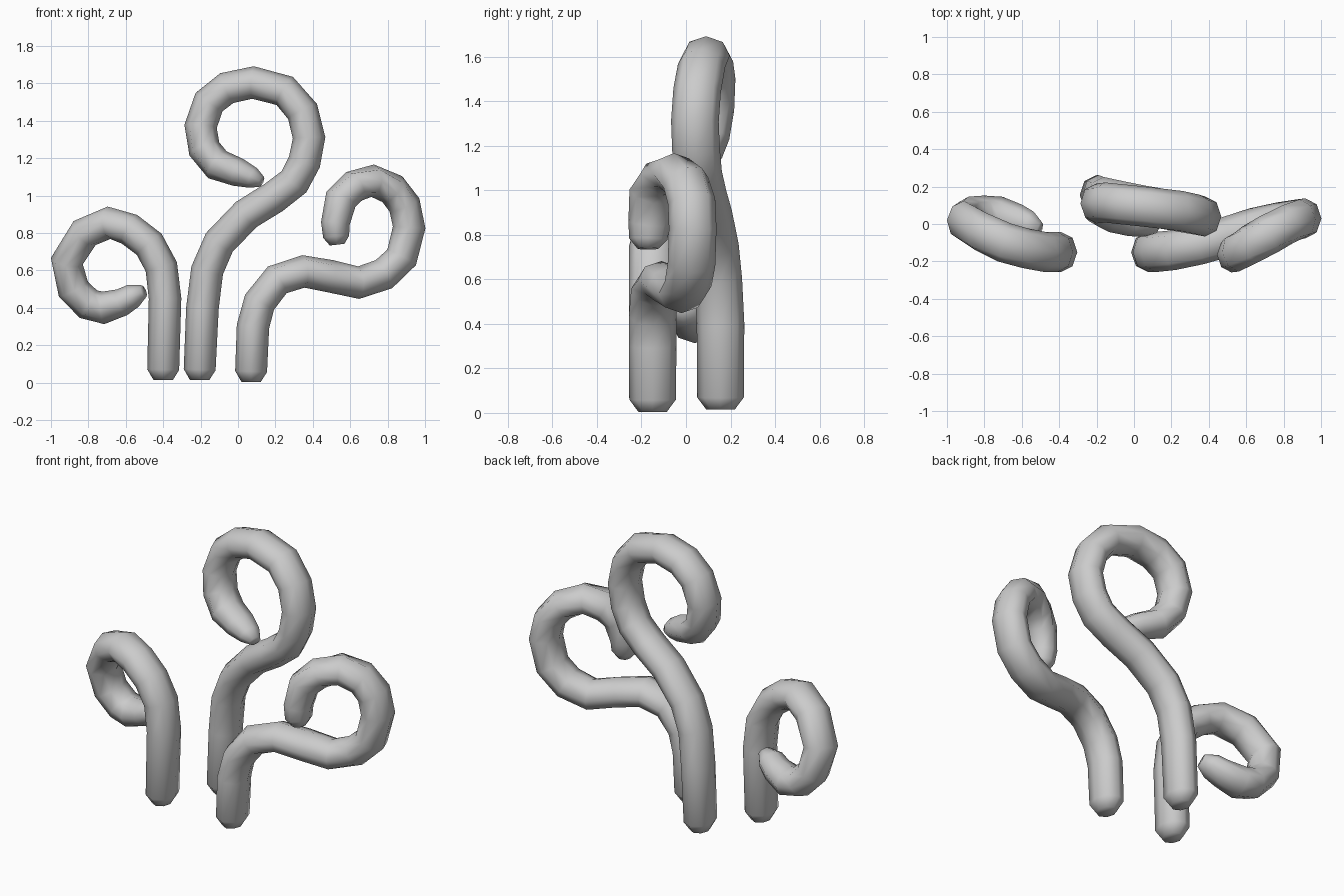
import bpy, bmesh, math
from mathutils import Vector

cube = bpy.data.objects.get("Cube")
if cube:
    bpy.data.objects.remove(cube, do_unlink=True)

grey = bpy.data.materials.new("plain grey")
grey.use_nodes = True
COLOUR = (0.6, 0.6, 0.6, 1)
grey.diffuse_color = COLOUR
grey.node_tree.nodes["Principled BSDF"].inputs["Base Color"].default_value = COLOUR

SIDES = 8
IN_PLANE, DEPTH = 0.087, 0.107   # oval section: across the curl, and front to back


def tentacle(name, path, tip_scales):
    """Sweep an oval along the path, with a rounded foot and a tapering tip."""
    pts = [Vector(p) for p in path]
    scales = [0.6, 0.98] + [1.0] * (len(pts) - 2)
    scales[-len(tip_scales):] = tip_scales
    bm = bmesh.new()
    rings = []
    for i, p in enumerate(pts):
        before, after = pts[max(i - 1, 0)], pts[min(i + 1, len(pts) - 1)]
        tangent = (after - before).normalized()
        depth = Vector((0, 1, 0))
        depth = (depth - tangent * depth.dot(tangent)).normalized()
        across = depth.cross(tangent)
        ring = []
        for k in range(SIDES):
            a = math.tau * k / SIDES
            offset = across * math.cos(a) * IN_PLANE + depth * math.sin(a) * DEPTH
            ring.append(bm.verts.new(p + offset * scales[i]))
        rings.append(ring)
    for low, high in zip(rings, rings[1:]):
        for k in range(SIDES):
            j = (k + 1) % SIDES
            bm.faces.new((low[k], low[j], high[j], high[k]))
    bm.faces.new(rings[0])
    bm.faces.new(rings[-1])
    bmesh.ops.recalc_face_normals(bm, faces=bm.faces)
    for face in bm.faces:
        face.smooth = True
    mesh = bpy.data.meshes.new(name)
    bm.to_mesh(mesh)
    bm.free()
    mesh.materials.append(grey)
    obj = bpy.data.objects.new(name, mesh)
    bpy.context.collection.objects.link(obj)


# Curl leaning to the model's right
tentacle("right_tentacle", [
    (-.4, -.15, .015), (-.4, -.15, .07), (-.39, -.15, .45), (-.41, -.15, .62),
    (-.475, -.15, .74), (-.58, -.13, .82), (-.69, -.1, .855), (-.82, -.04, .8),
    (-.915, .02, .65), (-.88, .04, .5), (-.8, .045, .42), (-.72, .04, .4),
    (-.62, .015, .43), (-.56, -.01, .465), (-.505, -.03, .49)], [.85, .75, .4])

# Tall curl in the middle
tentacle("middle_tentacle", [
    (-.205, .155, .015), (-.205, .155, .07), (-.19, .155, .4), (-.165, .145, .6),
    (-.1, .13, .75), (.045, .1, .9), (.19, .075, .99), (.3, .055, 1.075),
    (.355, .045, 1.18), (.38, .04, 1.31), (.345, .05, 1.45), (.25, .07, 1.56),
    (.08, .09, 1.605), (-.06, .105, 1.575), (-.155, .115, 1.5), (-.2, .11, 1.37),
    (-.18, .09, 1.25), (-.11, .06, 1.165), (0, .025, 1.125), (.08, 0, 1.095),
    (.125, -.015, 1.075)], [.88, .65, .35])

# Low bent curl reaching to the model's left
tentacle("left_tentacle", [
    (.07, -.15, .005), (.07, -.15, .06), (.08, -.15, .3), (.115, -.15, .43),
    (.21, -.14, .55), (.35, -.11, .595), (.49, -.07, .57), (.645, -.02, .535),
    (.78, .01, .58), (.875, .025, .67), (.915, .03, .83), (.89, .025, .95),
    (.825, 0, 1.035), (.72, -.055, 1.08), (.62, -.11, 1.05), (.55, -.15, .98),
    (.52, -.165, .85), (.525, -.17, .78), (.53, -.17, .738)], [.88, .8, .45])
